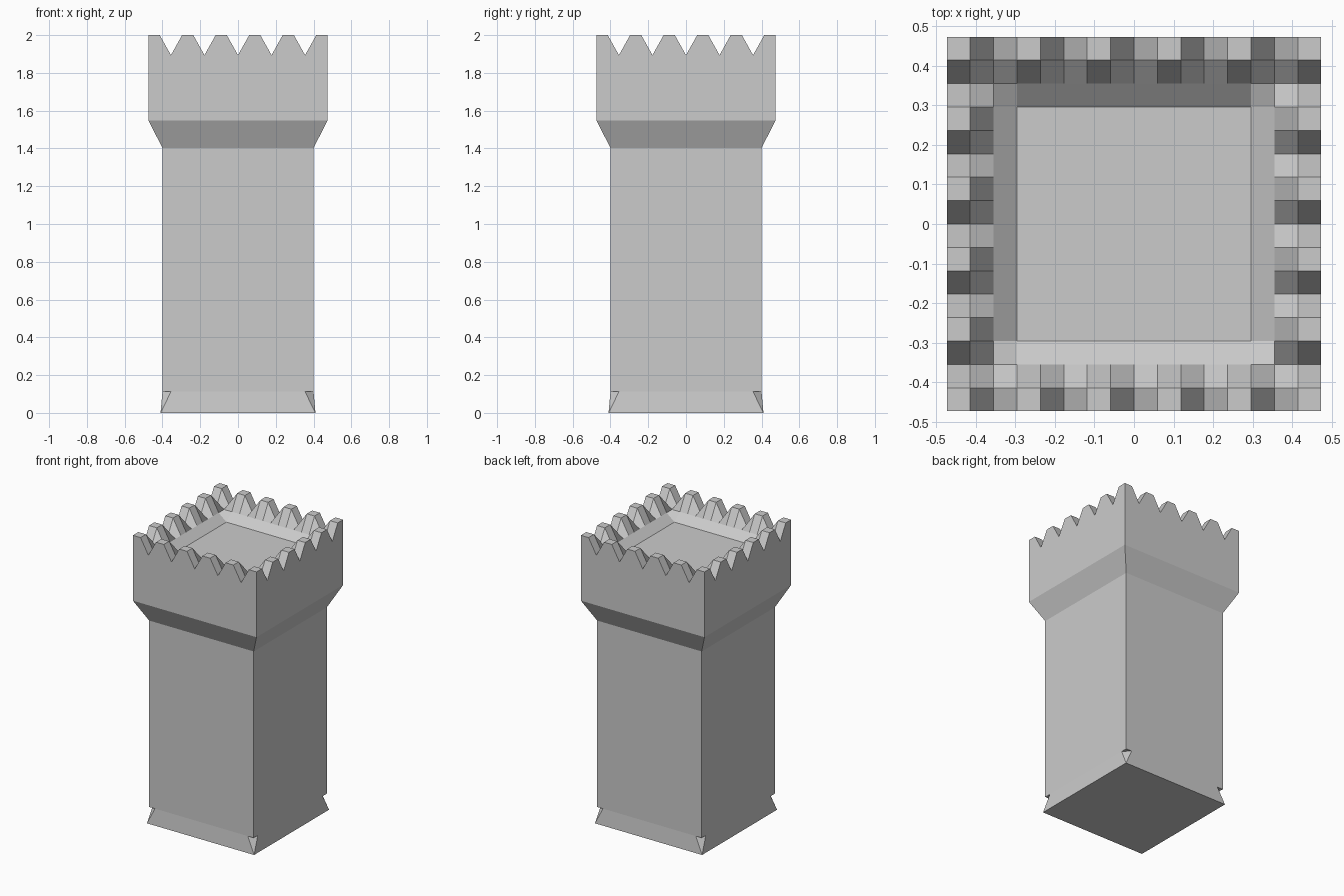
import bpy, bmesh
from mathutils import Matrix, Vector
from math import radians

old = bpy.data.objects.get("Cube")
if old:
    bpy.data.objects.remove(old)

STEP = 0.4735 / 8      # battlement grid spacing
TOP, NOTCH, FLOOR = 2.0, 1.894, 1.845
CORBEL_TOP, SHAFT_TOP, PLINTH_TOP = 1.548, 1.402, 0.112
SHAFT, FOOT, CUT = 0.4, 0.41, 0.355

stone = bpy.data.materials.new("grey stone")
stone.use_nodes = True
grey = (0.6, 0.6, 0.6, 1)
stone.diffuse_color = grey
stone.node_tree.nodes["Principled BSDF"].inputs["Base Color"].default_value = grey


def finish(bm, name):
    """Weld, clean up and link a mesh as a named object."""
    bmesh.ops.remove_doubles(bm, verts=bm.verts, dist=0.0005)
    bmesh.ops.dissolve_limit(bm, angle_limit=radians(0.5), verts=bm.verts, edges=bm.edges)
    bmesh.ops.recalc_face_normals(bm, faces=bm.faces)
    mesh = bpy.data.meshes.new(name)
    bm.to_mesh(mesh)
    bm.free()
    mesh.materials.append(stone)
    bpy.context.collection.objects.link(bpy.data.objects.new(name, mesh))


def parapet_height(v):
    """Sunken floor, sloped inner rim, and a notch at every third step."""
    a, b = sorted((round(abs(v.co.x) / STEP), round(abs(v.co.y) / STEP)))
    if b <= 5:
        return FLOOR
    if b == 6 or a % 3 == 0:
        return NOTCH
    return TOP


# Crown: notched parapet, outer walls and sloping corbel
bm = bmesh.new()
bmesh.ops.create_grid(bm, x_segments=16, y_segments=16, size=8 * STEP)
for v in bm.verts:
    v.co.z = parapet_height(v)
rim = [e for e in bm.edges if e.is_boundary]
for z, scale in ((CORBEL_TOP, 1), (SHAFT_TOP, SHAFT / (8 * STEP))):
    new = bmesh.ops.extrude_edge_only(bm, edges=rim)["geom"]
    for v in (g for g in new if isinstance(g, bmesh.types.BMVert)):
        v.co = (v.co.x * scale, v.co.y * scale, z)
    rim = [g for g in new if isinstance(g, bmesh.types.BMEdge) and g.is_boundary]
finish(bm, "battlement_crown")

# Shaft: four walls, flared foot panels and cut corners
bm = bmesh.new()
s, c, f, p = SHAFT, CUT, FOOT, PLINTH_TOP
panels = (
    [(-s, -s, p), (-c, -s, p), (c, -s, p), (s, -s, p), (s, -s, SHAFT_TOP), (-s, -s, SHAFT_TOP)],
    [(-f, -f, 0), (f, -f, 0), (c, -s, p), (-c, -s, p)],   # flared foot
    [(f, -f, 0), (s, -c, p), (c, -s, p)],                 # corner facet
    [(c, -s, p), (s, -c, p), (s, -s, p)],                 # overhang above facet
)
for k in range(4):
    turn = Matrix.Rotation(radians(90 * k), 3, 'Z')
    for points in panels:
        bm.faces.new([bm.verts.new(turn @ Vector(q)) for q in points])
bm.faces.new([bm.verts.new((x * f, y * f, 0)) for x, y in ((-1, -1), (-1, 1), (1, 1), (1, -1))])
finish(bm, "tower_shaft")
